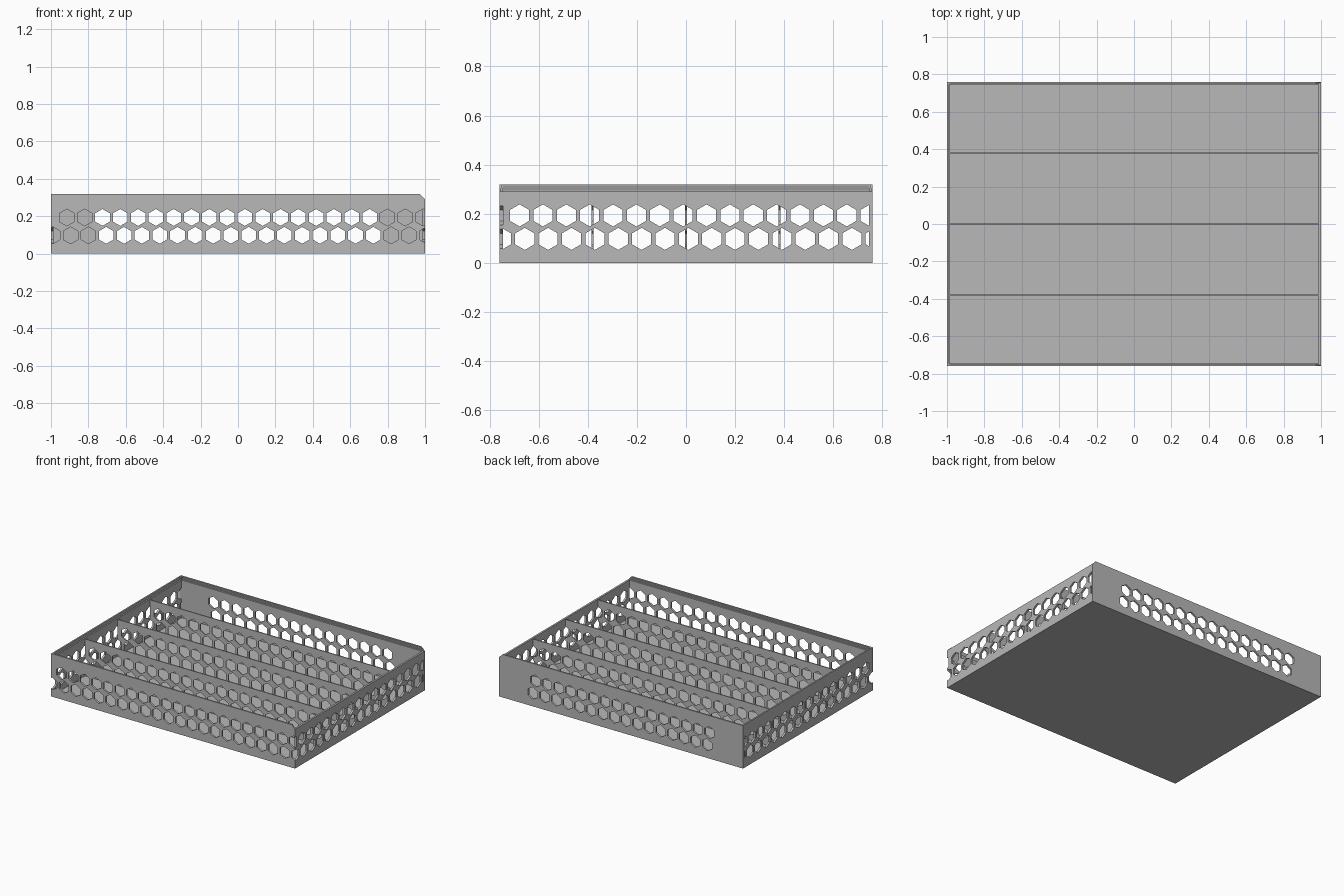
import bpy, bmesh, math
from mathutils import Matrix, Vector

if "Cube" in bpy.data.objects:
    bpy.data.objects.remove(bpy.data.objects["Cube"], do_unlink=True)

HALF_X, HALF_Y = 1.0, 0.76
TOP, RIM = 0.318, 0.291        # full wall height, low wall / lid slot height
WALL, DIVIDER, FLOOR = 0.014, 0.008, 0.012
PITCH, HEX_R = 0.0952, 0.045
ROW_LOW, ROW_HIGH = 0.0975, 0.193

grey = bpy.data.materials.new("plain grey")
grey.use_nodes = True
grey.diffuse_color = (0.48, 0.48, 0.48, 1)
grey.node_tree.nodes["Principled BSDF"].inputs["Base Color"].default_value = grey.diffuse_color


def finish(name, bm):
    bmesh.ops.recalc_face_normals(bm, faces=bm.faces)
    mesh = bpy.data.meshes.new(name)
    bm.to_mesh(mesh)
    bm.free()
    mesh.materials.append(grey)
    obj = bpy.data.objects.new(name, mesh)
    bpy.context.collection.objects.link(obj)
    return obj


def prism(bm, loop, offset):
    """Closed prism swept from a loop of points."""
    face = bm.faces.new([bm.verts.new(p) for p in loop])
    swept = bmesh.ops.extrude_face_region(bm, geom=[face], use_keep_orig=True)
    moved = [v for v in swept["geom"] if isinstance(v, bmesh.types.BMVert)]
    bmesh.ops.translate(bm, verts=moved, vec=offset)


def box(name, low, high):
    bm = bmesh.new()
    (x0, y0, z0), (x1, y1, z1) = low, high
    prism(bm, [(x0, y0, z0), (x1, y0, z0), (x1, y1, z0), (x0, y1, z0)], (0, 0, z1 - z0))
    return finish(name, bm)


def hex_cutter(rows, place):
    """Rows of pointed-top hexagon prisms; each row is (first centre, height, count)."""
    bm = bmesh.new()
    for first, z, count in rows:
        for i in range(count):
            loop = []
            for k in range(6):
                a = math.radians(60 * k + 30)
                loop.append((first + i * PITCH + HEX_R * math.cos(a), -0.02, z + HEX_R * math.sin(a)))
            prism(bm, loop, (0, 0.06, 0))
    bm.transform(place)
    cutter = finish("hex_cutter", bm)
    cutter.hide_render = True
    return cutter


def panel(name, profile, half_length, place, rows, chamfer=False):
    """Perforated panel: profile of (inward depth, height), swept along its length."""
    bm = bmesh.new()
    prism(bm, [(-half_length, d, z) for d, z in profile], (2 * half_length, 0, 0))
    if chamfer:
        # cut the upper corner at the open end
        geom = bm.verts[:] + bm.edges[:] + bm.faces[:]
        bmesh.ops.bisect_plane(bm, geom=geom, plane_co=(half_length, 0, RIM),
                               plane_no=Vector((1, 0, 1)).normalized(), clear_outer=True)
        bmesh.ops.holes_fill(bm, edges=[e for e in bm.edges if e.is_boundary])
    bm.transform(place)
    obj = finish(name, bm)
    cutter = hex_cutter(rows, place)
    mod = obj.modifiers.new("hex holes", "BOOLEAN")
    mod.operation, mod.solver, mod.object = "DIFFERENCE", "EXACT", cutter
    bpy.context.view_layer.objects.active = obj
    bpy.ops.object.modifier_apply(modifier=mod.name)
    bpy.data.objects.remove(cutter, do_unlink=True)


def frame(along, inward, origin):
    """Places a panel: its length axis, its inward axis and its outer face."""
    m = Matrix.Identity(4)
    m.col[0][:3], m.col[1][:3], m.col[3][:3] = along, inward, origin
    return m


def rectangle(depth, height):
    return [(0, 0), (depth, 0), (depth, height), (0, height)]


# wall section with an undercut slot for a sliding lid
slotted = [(0, 0), (WALL, 0), (WALL, RIM), (0.004, RIM), (0.004, RIM + 0.004),
           (0.011, TOP - 0.004), (0.011, TOP), (0, TOP)]
long_rows = [(-0.99, ROW_LOW, 22), (-0.915, ROW_HIGH, 21)]
short_rows = [(-0.752, ROW_LOW, 17), (-0.678, ROW_HIGH, 16)]
X, Y = (1, 0, 0), (0, 1, 0)
inner_y = HALF_Y - WALL

# floor
box("floor", (-HALF_X + WALL, -inner_y, 0), (HALF_X - WALL, inner_y, FLOOR))

# long walls
panel("front_wall", slotted, HALF_X, frame(X, Y, (0, -HALF_Y, 0)), long_rows, True)
panel("back_wall", slotted, HALF_X, frame(X, (0, -1, 0), (0, HALF_Y, 0)), long_rows, True)

# short walls: one slotted, one low so the lid can slide in
panel("closed_end_wall", slotted, inner_y, frame(Y, X, (-HALF_X, 0, 0)), short_rows)
panel("open_end_wall", rectangle(WALL, RIM), inner_y,
      frame(Y, (-1, 0, 0), (HALF_X, 0, 0)), short_rows)

# solid corners closing the lid slot
for side, label in ((-1, "front"), (1, "back")):
    y0, y1 = sorted((side * inner_y, side * HALF_Y))
    box(label + "_slot_corner", (-HALF_X, y0, RIM), (-HALF_X + WALL, y1, TOP))

# inner dividers
for i, y in enumerate((-0.38, 0, 0.38)):
    panel(f"divider_{i + 1}", rectangle(DIVIDER, RIM - 0.006), HALF_X - WALL,
          frame(X, Y, (0, y - DIVIDER / 2, 0)), long_rows)
